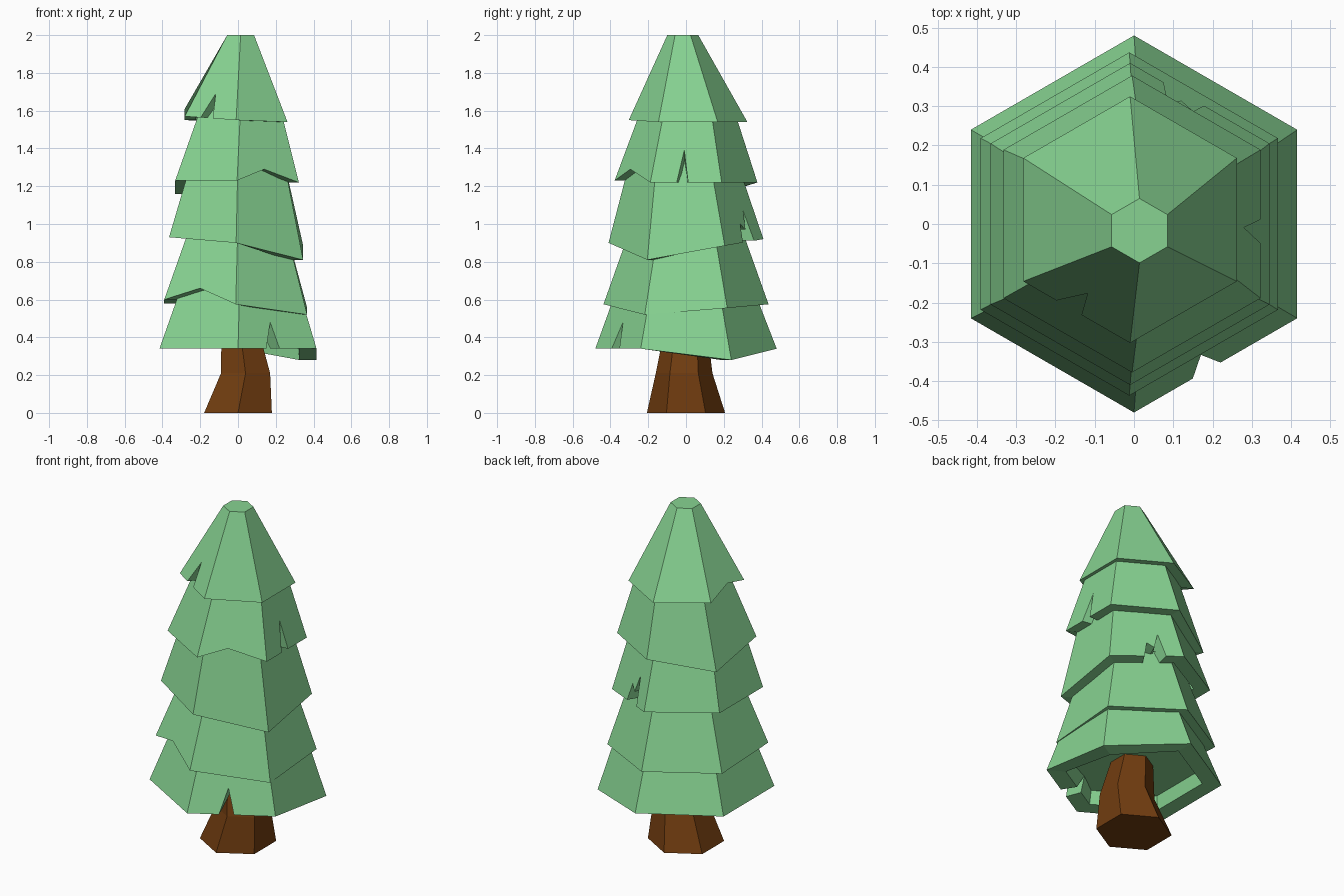
import bpy, bmesh, math
from mathutils import Vector

if "Cube" in bpy.data.objects:
    bpy.data.objects.remove(bpy.data.objects["Cube"])


def material(name, rgb):
    m = bpy.data.materials.new(name)
    m.diffuse_color = (*rgb, 1)
    m.use_nodes = True
    m.node_tree.nodes["Principled BSDF"].inputs["Base Color"].default_value = m.diffuse_color
    return m


green = material("needle_green", (0.242, 0.65, 0.285))
brown = material("bark_brown", (0.165, 0.046, 0.005))


def ring(r, cx, cy, z):
    """Six corners at 30, 90, ... degrees; z is one height or six."""
    zs = z if isinstance(z, (list, tuple)) else [z] * 6
    return [Vector((cx + r * math.cos(math.radians(30 + 60 * i)),
                    cy + r * math.sin(math.radians(30 + 60 * i)), zs[i])) for i in range(6)]


def finish(name, bm, mat):
    bmesh.ops.remove_doubles(bm, verts=bm.verts, dist=1e-5)
    bmesh.ops.recalc_face_normals(bm, faces=bm.faces)
    me = bpy.data.meshes.new(name)
    bm.to_mesh(me)
    bm.free()
    me.materials.append(mat)
    ob = bpy.data.objects.new(name, me)
    bpy.context.collection.objects.link(ob)


def poly(bm, pts):
    bm.faces.new([bm.verts.new(p) for p in pts])


def tier(name, bottom, top, bumps={}, cuts={}):
    """Hexagonal skirt with a recessed underside.
    bumps / cuts: side -> list of (fraction along edge, height);
    bumps lift the hem straight up, cuts are torn into the sloping side."""
    bm = bmesh.new()
    B, T = ring(*bottom), ring(*top)
    centre = Vector((bottom[1], bottom[2], 0))
    ceil_z = sum(b.z for b in B) / 6 + 0.09
    C = ring(bottom[0] * 0.75, bottom[1], bottom[2], ceil_z)

    def inward(p, c=0.78):
        q = centre + (p - centre) * c
        q.z = min(p.z, ceil_z - 0.005)
        return q

    for i in range(6):
        j = (i + 1) % 6
        hem = [B[i]]
        for u, z in bumps.get(i, []):
            p = B[i].lerp(B[j], u)
            p.z = z
            hem.append(p)
        for u, z in cuts.get(i, []):
            lo, hi = B[i].lerp(B[j], u), T[i].lerp(T[j], u)
            v = (z - lo.z) / (hi.z - lo.z) if z else 0
            hem.append(lo.lerp(hi, v))
        hem.append(B[j])
        inner = [inward(p) for p in hem]
        poly(bm, hem + [T[j], T[i]])                     # outer slope
        for k in range(len(hem) - 1):                    # hem thickness
            poly(bm, [hem[k], inner[k], inner[k + 1], hem[k + 1]])
        poly(bm, inner + [C[j], C[i]])                   # inner wall
    poly(bm, T)
    poly(bm, C)
    finish(name, bm, green)


# Branch tiers, lowest first: (radius, centre x, centre y, corner heights)
tier("branch_tier_1",
     (0.48, 0, 0, [0.28, 0.34, 0.34, 0.34, 0.34, 0.34]), (0.345, 0.01, -0.005, 0.70),
     cuts={4: [(0.36, 0), (0.45, 0.48), (0.53, 0)]})
tier("branch_tier_2",
     (0.437, -0.012, 0, [0.555, 0.575, 0.58, 0.60, 0.575, 0.52]), (0.275, 0, 0, 1.03),
     bumps={3: [(0.5, 0.66)]})
tier("branch_tier_3",
     (0.41, -0.01, 0, [0.885, 0.92, 0.93, 0.93, 0.90, 0.81]), (0.275, 0, -0.015, 1.36),
     cuts={0: [(0.47, 0), (0.52, 1.0), (0.62, 0.97), (0.70, 1.07), (0.76, 0)]})
tier("branch_tier_4",
     (0.378, -0.005, 0, [1.22, 1.22, 1.16, 1.23, 1.23, 1.22]), (0.22, 0.017, 0.01, 1.68),
     bumps={4: [(0.44, 1.29)]},
     cuts={5: [(0.37, 0), (0.46, 1.39), (0.53, 0)]})
tier("branch_tier_5",
     (0.314, -0.01, 0.011, [1.54, 1.54, 1.55, 1.57, 1.55, 1.54]), (0.082, 0.014, -0.017, 2.0),
     bumps={2: [(0.5, 1.61)]},
     cuts={3: [(0.31, 0), (0.46, 1.69), (0.545, 0)]})

# Bent, tapering trunk
bm = bmesh.new()
rings = [ring(0.207, 0, 0, 0), ring(0.15, 0.04, -0.01, 0.21), ring(0.11, 0.008, 0, 0.46)]
for a, b in zip(rings, rings[1:]):
    for i in range(6):
        j = (i + 1) % 6
        poly(bm, [a[i], a[j], b[j], b[i]])
poly(bm, rings[0])
poly(bm, rings[-1])
finish("trunk", bm, brown)
